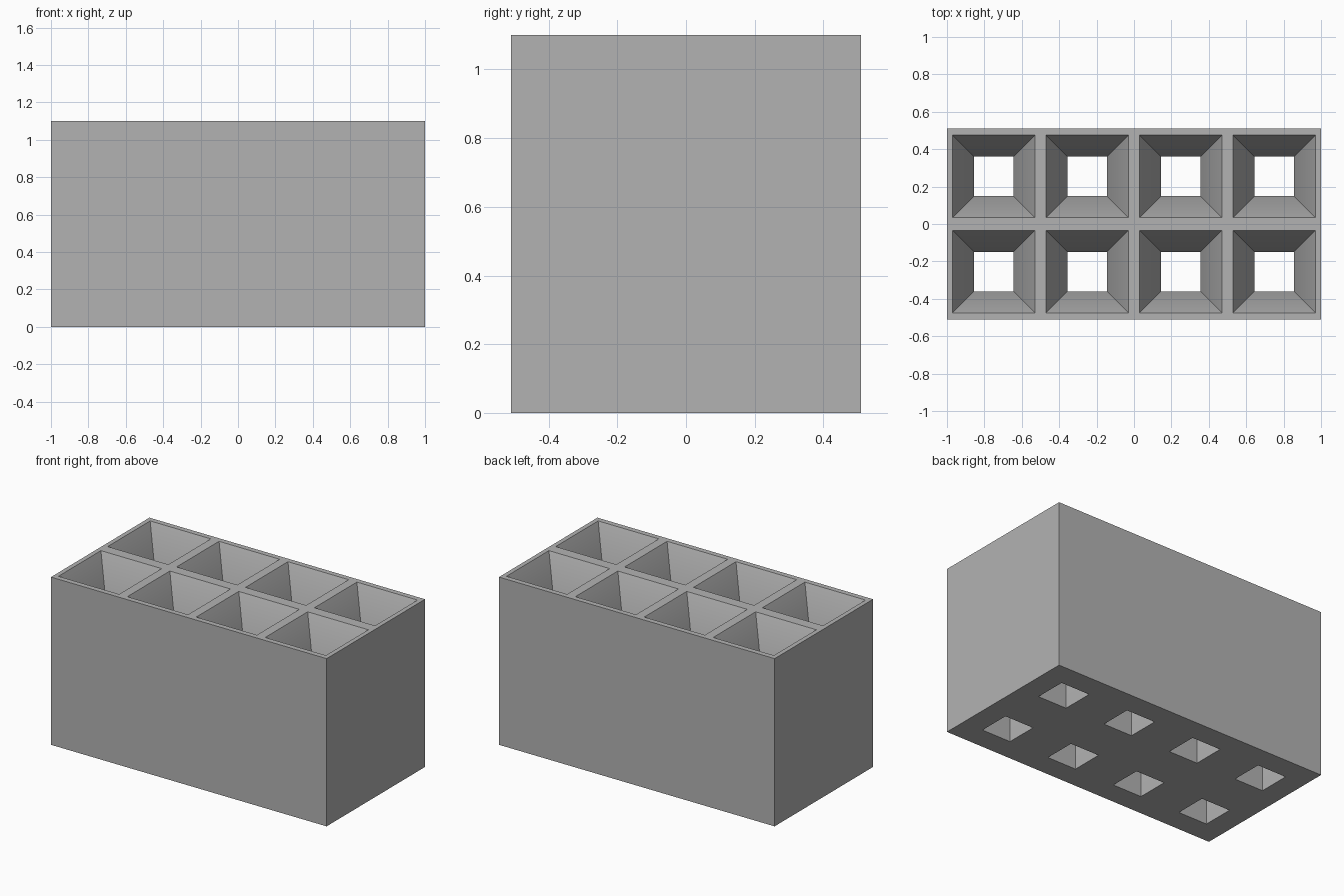
import bpy, bmesh, math

cube = bpy.data.objects.get("Cube")
if cube:
    bpy.data.objects.remove(cube, do_unlink=True)

COLS, ROWS = 4, 2
PITCH_X, PITCH_Y = 0.5, 0.51
HEIGHT, NECK = 1.1, 0.85          # block top, and where the funnel meets the shaft
MOUTH, SHAFT = 0.22, 0.105        # half widths of the openings

grey = bpy.data.materials.new("plain_grey")
grey.use_nodes = True
colour = (0.45, 0.45, 0.45, 1)
grey.diffuse_color = colour
grey.node_tree.nodes["Principled BSDF"].inputs["Base Color"].default_value = colour

bm = bmesh.new()


def ring(cx, cy, hx, hy, z):
    """Four corners of a level rectangle."""
    return [bm.verts.new((cx + sx * hx, cy + sy * hy, z))
            for sx, sy in ((-1, -1), (1, -1), (1, 1), (-1, 1))]


def add_cell(col, row):
    cx = (col - (COLS - 1) / 2) * PITCH_X
    cy = (row - (ROWS - 1) / 2) * PITCH_Y
    hx, hy = PITCH_X / 2, PITCH_Y / 2
    # underside, straight shaft, flared mouth, top rim
    rings = [ring(cx, cy, hx, hy, 0),
             ring(cx, cy, SHAFT, SHAFT, 0),
             ring(cx, cy, SHAFT, SHAFT, NECK),
             ring(cx, cy, MOUTH, MOUTH, HEIGHT),
             ring(cx, cy, hx, hy, HEIGHT)]
    for a, b in zip(rings, rings[1:]):
        for i in range(4):
            j = (i + 1) % 4
            bm.faces.new((a[i], b[i], b[j], a[j]))
    # outer walls only where the cell touches the edge of the block
    outside = (row == 0, col == COLS - 1, row == ROWS - 1, col == 0)
    low, high = rings[0], rings[-1]
    for i in range(4):
        if outside[i]:
            j = (i + 1) % 4
            bm.faces.new((low[i], low[j], high[j], high[i]))


for col in range(COLS):
    for row in range(ROWS):
        add_cell(col, row)

bmesh.ops.remove_doubles(bm, verts=bm.verts, dist=0.0005)
bmesh.ops.recalc_face_normals(bm, faces=bm.faces)

mesh = bpy.data.meshes.new("funnel_block")
bm.to_mesh(mesh)
bm.free()
mesh.materials.append(grey)
block = bpy.data.objects.new("funnel_block", mesh)
bpy.context.collection.objects.link(block)

# Blend the mouth softly into the shaft, keep all corners sharp
bpy.ops.object.select_all(action="DESELECT")
block.select_set(True)
bpy.context.view_layer.objects.active = block
bpy.ops.object.shade_smooth_by_angle(angle=math.radians(30))
